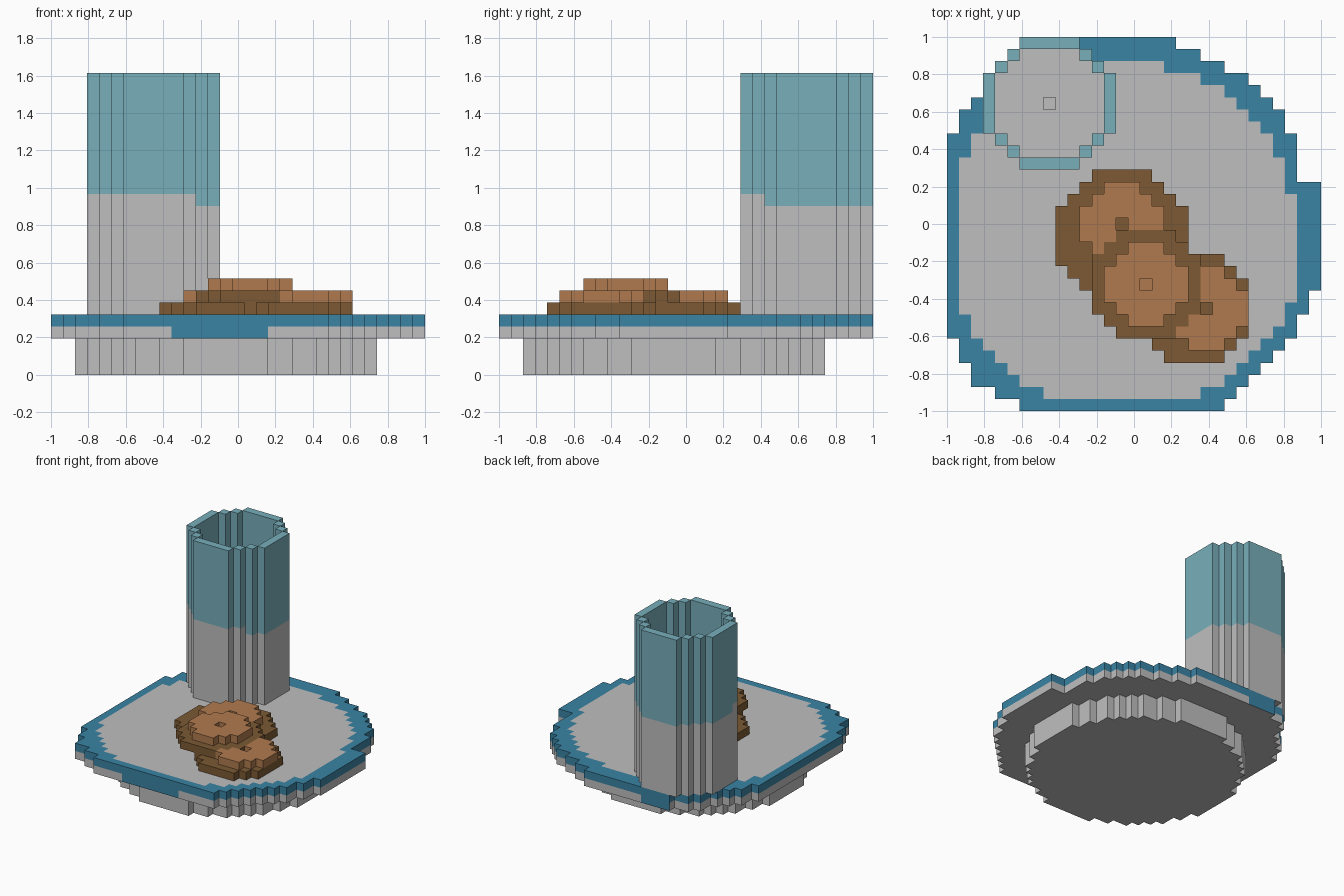
import bpy
import bmesh

cube = bpy.data.objects.get("Cube")
if cube:
    bpy.data.objects.remove(cube, do_unlink=True)

N = 31                 # cells across the plate
V = 2.0 / N            # cell size


def lin(c):
    c /= 255
    return c / 12.92 if c <= 0.04045 else ((c + 0.055) / 1.055) ** 2.4


def material(name, r, g, b):
    m = bpy.data.materials.new(name)
    m.use_nodes = True
    col = (lin(r), lin(g), lin(b), 1)
    m.diffuse_color = col
    bsdf = next(n for n in m.node_tree.nodes if n.type == 'BSDF_PRINCIPLED')
    bsdf.inputs["Base Color"].default_value = col
    bsdf.inputs["Roughness"].default_value = 0.8
    return m


GREY, BLUE, TEAL, DARK, LIGHT = range(5)
MATS = [material("pale grey", 191, 191, 191), material("rim blue", 58, 131, 164),
        material("glass teal", 120, 175, 187), material("dark brown", 124, 90, 52),
        material("light brown", 176, 122, 78)]

# Cell faces: outward direction and the four corners, counter-clockwise
SIDES = {(1, 0, 0): ((1, 0, 0), (1, 1, 0), (1, 1, 1), (1, 0, 1)),
         (-1, 0, 0): ((0, 1, 0), (0, 0, 0), (0, 0, 1), (0, 1, 1)),
         (0, 1, 0): ((1, 1, 0), (0, 1, 0), (0, 1, 1), (1, 1, 1)),
         (0, -1, 0): ((0, 0, 0), (1, 0, 0), (1, 0, 1), (0, 0, 1)),
         (0, 0, 1): ((0, 0, 1), (1, 0, 1), (1, 1, 1), (0, 1, 1)),
         (0, 0, -1): ((0, 1, 0), (1, 1, 0), (1, 0, 0), (0, 0, 0))}


def build(name, cells, face_rule=None):
    """Make the outer skin of a set of cells {(column, row, layer): colour}; row 0 is the back."""
    bm = bmesh.new()
    verts = {}

    def vert(p):
        if p not in verts:
            verts[p] = bm.verts.new((p[0] * V - 1, p[1] * V - 1, p[2] * V))
        return verts[p]

    used = sorted(set(cells.values()) | ({GREY, BLUE} if face_rule else set()))
    for (c, r, z), col in cells.items():
        for d, quad in SIDES.items():
            if (c + d[0], r - d[1], z + d[2]) in cells:
                continue
            f = bm.faces.new([vert((c + q[0], N - 1 - r + q[1], z + q[2])) for q in quad])
            f.material_index = used.index(face_rule(c, r, z, d) if face_rule else col)
    me = bpy.data.meshes.new(name)
    bm.to_mesh(me)
    bm.free()
    for i in used:
        me.materials.append(MATS[i])
    ob = bpy.data.objects.new(name, me)
    bpy.context.collection.objects.link(ob)
    return ob


def disc(cc, cr, d):
    h = d // 2
    return {(cc + i, cr + j) for i in range(-h, h + 1) for j in range(-h, h + 1)
            if i * i + j * j <= d * d / 4}


def rim_of(cells):
    return {(c, r) for c, r in cells
            if not {(c + 1, r), (c - 1, r), (c, r + 1), (c, r - 1)} <= cells}


def spans(first, runs):
    """Cells from runs of (row count, left column, right column)."""
    out, r = set(), first
    for n, a, b in runs:
        for _ in range(n):
            out |= {(c, r) for c in range(a, b)}
            r += 1
    return out


# Foot: a round block under the plate
build("plate_foot", {(c, r, z): GREY for c, r in disc(14, 16, 25) for z in range(3)})

# Plate: two layers, blue rim above, grey centre and grey lower edge
plate = spans(0, [(1, 7, 19), (1, 5, 21), (1, 4, 23), (1, 4, 25), (1, 3, 26), (1, 2, 27),
                  (2, 1, 28), (4, 0, 29), (9, 0, 31), (2, 0, 30), (2, 0, 29), (1, 1, 28),
                  (1, 1, 27), (1, 2, 26), (1, 2, 25), (1, 4, 24), (1, 6, 23)])
centre = spans(2, [(1, 7, 18), (1, 6, 21), (1, 5, 23), (1, 4, 24), (1, 3, 25), (1, 3, 26),
                   (2, 2, 27), (3, 1, 28), (9, 1, 29), (1, 1, 28), (1, 2, 28), (1, 2, 27),
                   (1, 3, 26), (1, 4, 25), (1, 5, 24), (1, 6, 23), (1, 8, 21)])


def plate_colour(c, r, z, d):
    if d[2] > 0:
        return GREY if (c, r) in centre else BLUE
    if d[2] < 0:
        return GREY
    # The rim colour drips down at the front and behind the cup
    drip = (d[1] < 0 and r == 30 and 10 <= c < 18) or (d[1] > 0 and r == 0 and c < 11)
    return BLUE if z == 4 or drip else GREY


build("plate", {(c, r, z): GREY for c, r in plate for z in (3, 4)}, plate_colour)

# Cup: a thin round wall, grey below and teal above, with a floor
cup = disc(8, 5, 11)
wall = rim_of(cup)


def grey_top(c, r):
    return 15 if r >= 9 or (r >= 7 and c < 8) else 14


build("cup_wall", {(c, r, z): GREY if z < grey_top(c, r) else TEAL
                   for c, r in wall for z in range(5, 25)})
build("cup_floor", {(c, r, 5): GREY for c, r in cup - wall - {(8, 5)}})

# Cookies: a dark disc with a smaller light disc, which has a centre hole
taken = set()
for name, z, base, top, extra in (
        ("upper_cookie", 6, (16, 20, 9), (16, 20, 7), {(16, 20, 6): LIGHT}),
        ("back_cookie", 5, (14, 16, 11), (14, 15, 7), {}),
        ("side_cookie", 5, (20, 22, 9), (21, 22, 7), {})):
    cells = {(c, r, z): DARK for c, r in disc(*base)}
    cells.update({(c, r, z + 1): LIGHT for c, r in disc(*top) - {top[:2]}})
    cells.update(extra)
    cells = {k: v for k, v in cells.items() if k not in taken}
    taken |= set(cells)
    build(name, cells)
